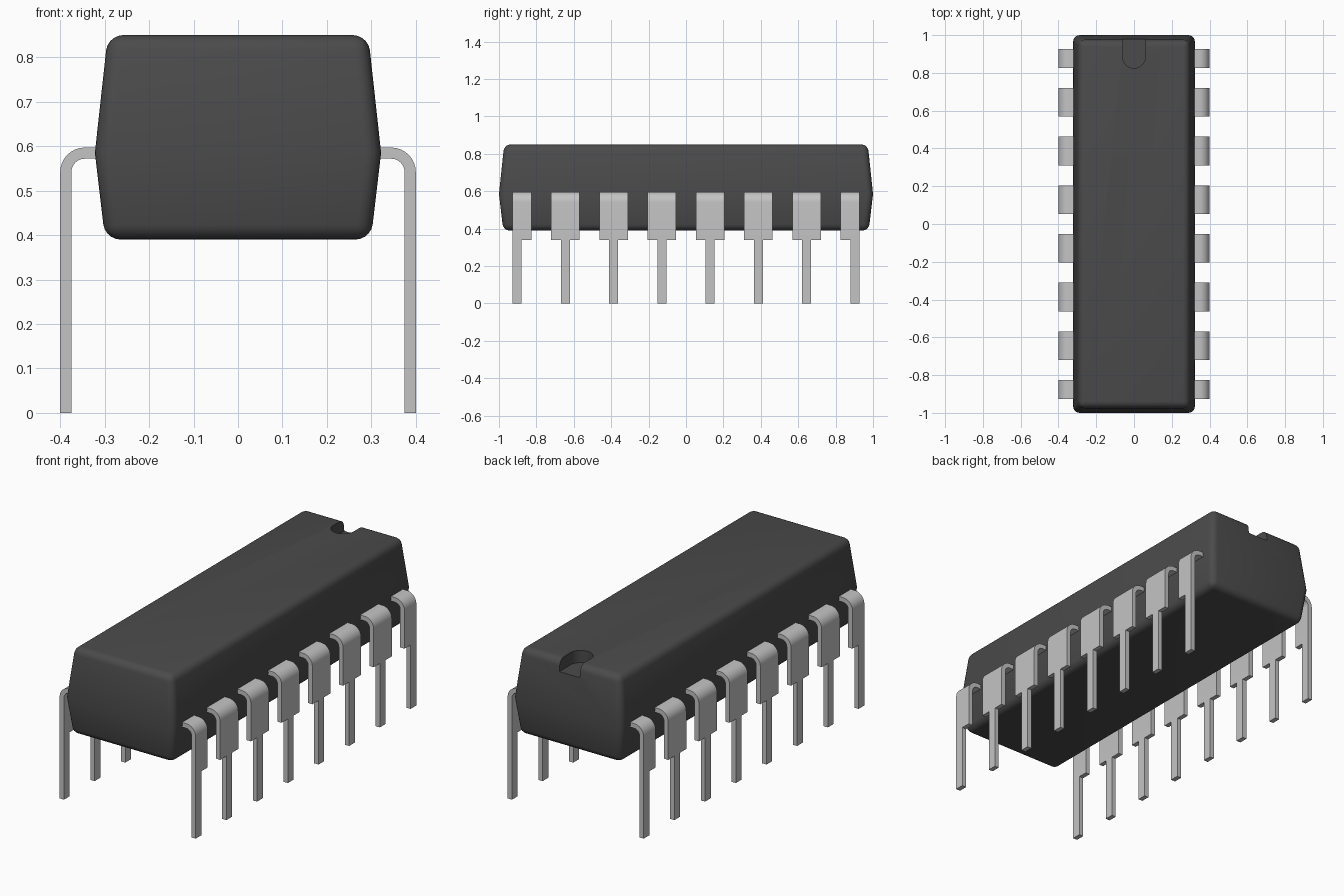
import bpy, bmesh, math

cube = bpy.data.objects.get("Cube")
if cube:
    bpy.data.objects.remove(cube, do_unlink=True)


def make_material(name, rgb, roughness):
    mat = bpy.data.materials.new(name)
    mat.use_nodes = True
    mat.diffuse_color = (*rgb, 1)
    bsdf = mat.node_tree.nodes["Principled BSDF"]
    bsdf.inputs["Base Color"].default_value = (*rgb, 1)
    bsdf.inputs["Roughness"].default_value = roughness
    return mat


def make_object(name, mesh):
    obj = bpy.data.objects.new(name, mesh)
    bpy.context.collection.objects.link(obj)
    return obj


def mesh_from(bm, name, mat=None):
    mesh = bpy.data.meshes.new(name)
    bm.to_mesh(mesh)
    bm.free()
    if mat:
        mesh.materials.append(mat)
    return mesh


def activate(obj):
    bpy.ops.object.select_all(action="DESELECT")
    obj.select_set(True)
    bpy.context.view_layer.objects.active = obj


plastic = make_material("dark grey plastic", (0.07, 0.07, 0.07), 0.6)
metal = make_material("light grey metal", (0.55, 0.55, 0.55), 0.4)

# Body: three stacked rectangles, widest at the parting line
SEAM_Z, TOP_Z = 0.585, 0.85
bm = bmesh.new()
rings = []
for z, hx, hy in ((0.39, 0.299, 0.977), (SEAM_Z, 0.322, 1.0), (TOP_Z, 0.293, 0.972)):
    rings.append([bm.verts.new((sx * hx, sy * hy, z))
                  for sx, sy in ((-1, -1), (1, -1), (1, 1), (-1, 1))])
bm.faces.new(rings[0][::-1])
bm.faces.new(rings[2])
for low, high in zip(rings, rings[1:]):
    for i in range(4):
        j = (i + 1) % 4
        bm.faces.new((low[i], low[j], high[j], high[i]))
# Round every edge except the parting line
edges = [e for e in bm.edges if not all(abs(v.co.z - SEAM_Z) < 1e-4 for v in e.verts)]
bmesh.ops.bevel(bm, geom=edges, offset=0.034, offset_type="OFFSET",
                segments=5, profile=0.5, affect="EDGES")
bmesh.ops.recalc_face_normals(bm, faces=bm.faces)
body = make_object("body", mesh_from(bm, "body", plastic))

# Orientation notch: round-ended slot cut into the top at the back end
NOTCH_R, NOTCH_Y, NOTCH_Z = 0.06, 0.885, 0.785
outline = [(NOTCH_R, 1.1), (-NOTCH_R, 1.1)]
for i in range(25):
    a = math.pi + math.pi * i / 24
    outline.append((NOTCH_R * math.cos(a), NOTCH_Y + NOTCH_R * math.sin(a)))
bm = bmesh.new()
base = bm.faces.new([bm.verts.new((x, y, NOTCH_Z)) for x, y in outline])
wall = bmesh.ops.extrude_face_region(bm, geom=[base])
bmesh.ops.translate(bm, vec=(0, 0, 0.2),
                    verts=[g for g in wall["geom"] if isinstance(g, bmesh.types.BMVert)])
bmesh.ops.recalc_face_normals(bm, faces=bm.faces)
cutter = make_object("notch_cutter", mesh_from(bm, "notch_cutter", plastic))
cutter.hide_render = True

cut = body.modifiers.new("notch", "BOOLEAN")
cut.operation, cut.solver, cut.object = "DIFFERENCE", "EXACT", cutter
activate(body)
bpy.ops.object.modifier_apply(modifier=cut.name)
bpy.data.objects.remove(cutter, do_unlink=True)
bpy.ops.object.shade_smooth_by_angle(angle=math.radians(30))

# Pins: bent sheet strip with a wide shoulder and a narrow stem
OUT_X, PIN_TOP, BEND_R, THICK = 0.40, 0.597, 0.055, 0.025
SHOULDER_Z, HALF_TAB, HALF_STEM, PITCH = 0.34, 0.076, 0.024, 0.258


def pin_mesh(name, y_low, y_high):
    path = [(0.28, PIN_TOP)]
    for i in range(9):
        a = math.pi / 2 * (1 - i / 8)
        path.append((OUT_X - BEND_R + BEND_R * math.cos(a),
                     PIN_TOP - BEND_R + BEND_R * math.sin(a)))
    path += [(OUT_X, SHOULDER_Z), (OUT_X, 0)]
    columns = sorted({y_low, -HALF_STEM, HALF_STEM, y_high})
    bm = bmesh.new()
    grid = [[bm.verts.new((x, y, z)) for y in columns] for x, z in path]
    for r in range(len(path) - 1):
        for c in range(len(columns) - 1):
            stem = columns[c] == -HALF_STEM
            if stem or r < len(path) - 2:
                bm.faces.new((grid[r][c], grid[r + 1][c],
                              grid[r + 1][c + 1], grid[r][c + 1]))
    bmesh.ops.delete(bm, geom=[v for v in bm.verts if not v.link_faces], context="VERTS")
    obj = make_object(name, mesh_from(bm, name, metal))
    solid = obj.modifiers.new("sheet thickness", "SOLIDIFY")
    solid.thickness, solid.offset, solid.use_even_offset = THICK, -1, True
    activate(obj)
    bpy.ops.object.modifier_apply(modifier=solid.name)
    bpy.ops.object.shade_smooth_by_angle(angle=math.radians(30))
    mesh = obj.data
    bpy.data.objects.remove(obj, do_unlink=True)
    return mesh


middle = pin_mesh("middle_pin", -HALF_TAB, HALF_TAB)
first = pin_mesh("end_pin_low", -HALF_STEM, HALF_TAB)
last = pin_mesh("end_pin_high", -HALF_TAB, HALF_STEM)

# Two rows of eight, the right row being the left one turned half way round
for side, turn in (("left", 0), ("right", math.pi)):
    for i in range(8):
        mesh = first if i == 0 else last if i == 7 else middle
        pin = make_object(f"{side}_pin_{i + 1}", mesh)
        y = (i - 3.5) * PITCH
        pin.location.y = y if turn == 0 else -y
        pin.rotation_euler.z = turn
